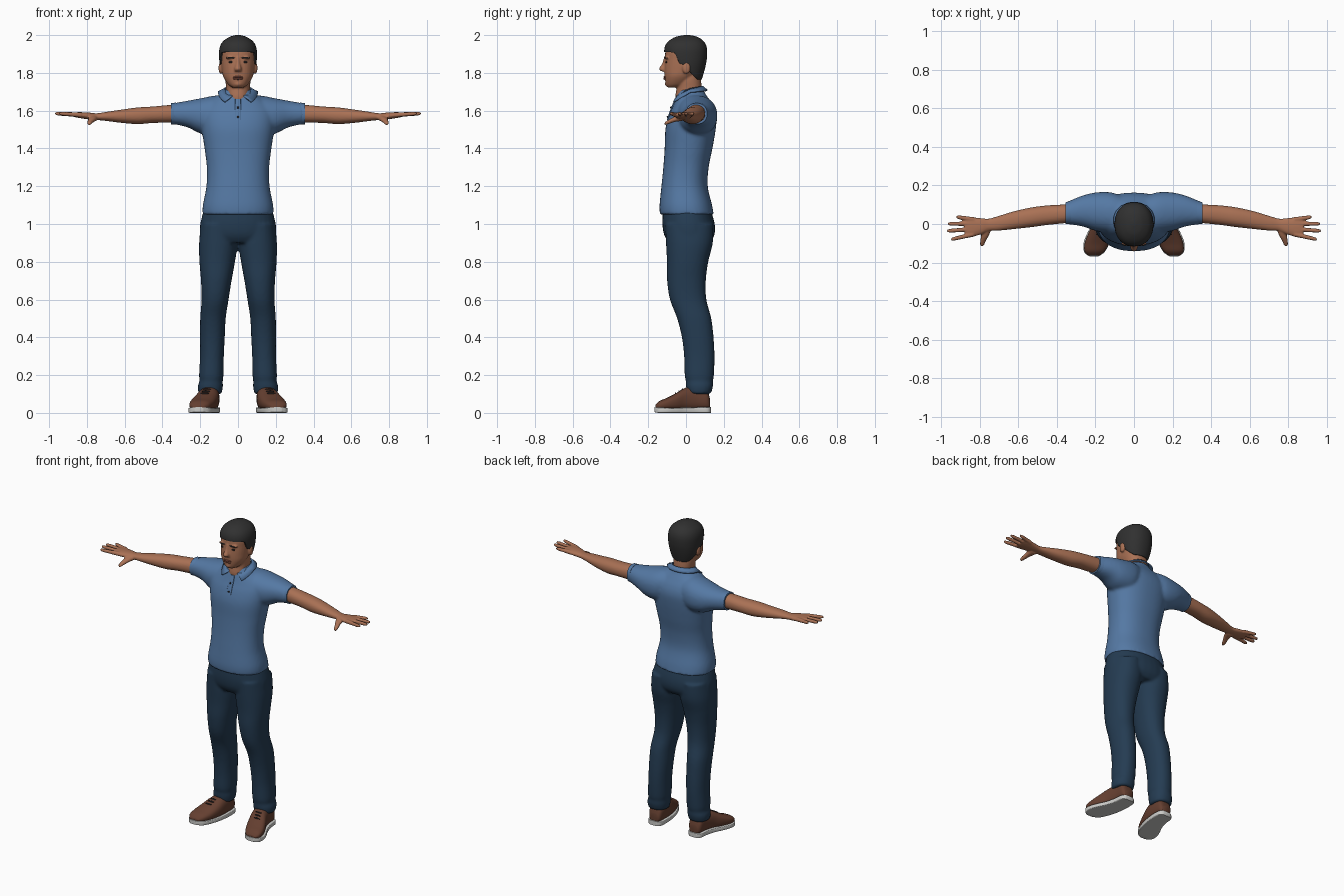
import bpy, bmesh, math
from mathutils import Matrix, Vector

cube = bpy.data.objects.get("Cube")
if cube:
    bpy.data.objects.remove(cube, do_unlink=True)


def material(name, r, g, b):
    mat = bpy.data.materials.new(name)
    mat.use_nodes = True
    mat.diffuse_color = (r, g, b, 1)
    bsdf = next(n for n in mat.node_tree.nodes if n.type == 'BSDF_PRINCIPLED')
    bsdf.inputs["Base Color"].default_value = (r, g, b, 1)
    bsdf.inputs["Roughness"].default_value = 0.8
    return mat


SKIN = material("skin", 0.40, 0.165, 0.09)
LIP = material("lips", 0.27, 0.09, 0.06)
HAIR = material("hair", 0.03, 0.03, 0.03)
DARK = material("dark_detail", 0.015, 0.012, 0.012)
SHIRT = material("blue_shirt", 0.09, 0.19, 0.37)
DENIM = material("navy_trousers", 0.018, 0.045, 0.085)
LEATHER = material("brown_leather", 0.13, 0.05, 0.03)
SOLE = material("pale_sole", 0.6, 0.6, 0.58)


def curve_rows(rows, steps):
    """Smoothly interpolate the section bounds."""
    out = []
    for i in range(len(rows) - 1):
        p = [rows[max(0, min(len(rows) - 1, i + k))] for k in (-1, 0, 1, 2)]
        for s in range(steps):
            t = s / steps
            out.append([b + 0.5 * t * (c - a + t * (2*a - 5*b + 4*c - d + t * (3*(b - c) + d - a)))
                        for a, b, c, d in zip(*p)])
    return out + [list(rows[-1])]


def loft(bm, axis, rows, power=2.2, n=32, steps=5, cap_start=True):
    """Skin rounded sections; each row is a position and two pairs of bounds."""
    rings = []
    for t, a0, a1, b0, b1 in curve_rows(rows, steps):
        ring = []
        for k in range(n):
            c, s = math.cos(math.tau * k / n), math.sin(math.tau * k / n)
            a = (a0 + a1) / 2 + (a1 - a0) / 2 * math.copysign(abs(c) ** (2 / power), c)
            b = (b0 + b1) / 2 + (b1 - b0) / 2 * math.copysign(abs(s) ** (2 / power), s)
            co = {'x': (t, a, b), 'y': (a, t, b), 'z': (a, b, t)}[axis]
            ring.append(bm.verts.new(co))
        rings.append(ring)
    for lo, hi in zip(rings, rings[1:]):
        for k in range(n):
            bm.faces.new((lo[k], lo[(k + 1) % n], hi[(k + 1) % n], hi[k]))
    if cap_start:
        bm.faces.new(rings[0])
    bm.faces.new(rings[-1])


def sym(rows):
    return [(z, -w, w, f, b) for z, w, f, b in rows]


def flip(rows):
    return [(z, -x1, -x0, f, b) for z, x0, x1, f, b in rows]


def blob(bm, centre, size):
    m = Matrix.Translation(Vector(centre)) @ Matrix.Diagonal((*size, 1))
    bmesh.ops.create_uvsphere(bm, u_segments=20, v_segments=12, radius=1, matrix=m)


def finish(name, bm, mat, voxel=0, smooth=0, mirror=False, thick=0):
    bmesh.ops.recalc_face_normals(bm, faces=bm.faces)
    mesh = bpy.data.meshes.new(name)
    bm.to_mesh(mesh)
    bm.free()
    mesh.materials.append(mat)
    ob = bpy.data.objects.new(name, mesh)
    bpy.context.collection.objects.link(ob)
    bpy.ops.object.select_all(action='DESELECT')
    ob.select_set(True)
    bpy.context.view_layer.objects.active = ob
    bpy.ops.object.shade_smooth_by_angle(angle=math.radians(50))
    if voxel:
        mod = ob.modifiers.new("Blend", 'REMESH')
        mod.mode, mod.voxel_size, mod.use_smooth_shade = 'VOXEL', voxel, True
    if smooth:
        mod = ob.modifiers.new("Soften", 'SMOOTH')
        mod.factor, mod.iterations = 0.5, smooth
    if thick:
        mod = ob.modifiers.new("Thickness", 'SOLIDIFY')
        mod.thickness, mod.offset = thick, 0
    if mirror:
        ob.modifiers.new("Mirror", 'MIRROR')
    return ob


# Polo shirt: torso and both sleeves blended together
bm = bmesh.new()
loft(bm, 'z', sym([(1.05, .188, -.138, .147), (1.1, .186, -.14, .138), (1.2, .167, -.13, .115),
                   (1.3, .165, -.12, .12), (1.4, .177, -.113, .14), (1.5, .192, -.109, .157),
                   (1.57, .197, -.092, .162), (1.62, .18, -.071, .148), (1.66, .135, -.056, .123),
                   (1.69, .085, -.046, .102), (1.715, .066, -.04, .09)]), power=2.3, n=48)
sleeve = [(.05, -.05, .14, 1.5, 1.68), (.12, -.05, .164, 1.47, 1.68), (.2, -.035, .163, 1.48, 1.665),
          (.27, -.012, .146, 1.513, 1.652), (.35, 0, .113, 1.53, 1.638)]
loft(bm, 'x', sleeve)
loft(bm, 'x', [(-r[0], *r[1:]) for r in sleeve])
finish("polo_shirt", bm, SHIRT, voxel=.009, smooth=6)

# Sleeve cuffs
bm = bmesh.new()
loft(bm, 'x', [(.327, .001, .122, 1.527, 1.643), (.354, -.001, .112, 1.528, 1.64)], steps=1)
finish("sleeve_cuffs", bm, SHIRT, mirror=True)

# Folded collar, open at the throat
bm = bmesh.new()
top, low = [], []
for i in range(41):
    u = i / 20 - 1
    a = math.pi + u * math.radians(165)
    b = math.pi + u * math.radians(138)
    ca, cb = math.cos(a), math.cos(b)
    top.append(bm.verts.new((.069 * math.sin(a), .022 - .067 * ca,
                             1.716 - ca * (.034 if ca > 0 else .012))))
    low.append(bm.verts.new((.105 * math.sin(b), .022 - cb * (.118 if cb > 0 else .09),
                             1.698 - cb * (.07 if cb > 0 else .008))))
for i in range(40):
    bm.faces.new((top[i], top[i + 1], low[i + 1], low[i]))
finish("shirt_collar", bm, SHIRT, thick=.008)

# Button placket and buttons
bm = bmesh.new()
loft(bm, 'z', sym([(1.55, .017, -.102, -.07), (1.6, .017, -.085, -.05), (1.662, .015, -.06, -.03)]), power=6)
finish("shirt_placket", bm, SHIRT)
bm = bmesh.new()
for z, y in ((1.567, -.098), (1.617, -.08)):
    blob(bm, (0, y, z), (.006, .004, .006))
finish("shirt_buttons", bm, DARK)

# Trousers: hips and two legs blended together
bm = bmesh.new()
loft(bm, 'z', sym([(1.08, .18, -.122, .13), (1, .2, -.125, .152), (.94, .203, -.115, .15),
                   (.9, .195, -.09, .125)]))
leg = [(1, .01, .195, -.11, .145), (.9, .002, .206, -.106, .142), (.8, .016, .204, -.101, .118),
       (.7, .034, .196, -.1, .105), (.6, .05, .193, -.085, .108), (.5, .065, .2, -.047, .134),
       (.4, .07, .201, -.022, .146), (.3, .075, .201, -.01, .151), (.2, .077, .206, -.007, .148),
       (.17, .081, .204, -.001, .143), (.14, .08, .213, 0, .143), (.1, .086, .209, .008, .132)]
loft(bm, 'z', leg)
loft(bm, 'z', flip(leg))
finish("trousers", bm, DENIM, voxel=.009, smooth=4)

# Arms with hands: forearm, palm, four fingers and thumb
bm = bmesh.new()
loft(bm, 'x', [(.3, .01, .104, 1.54, 1.63), (.36, .004, .101, 1.537, 1.63), (.45, -.005, .096, 1.535, 1.622),
               (.53, -.016, .086, 1.529, 1.617), (.62, -.026, .066, 1.536, 1.605),
               (.7, -.034, .042, 1.546, 1.593), (.75, -.036, .028, 1.551, 1.586),
               (.79, -.053, .03, 1.554, 1.59), (.84, -.066, .035, 1.561, 1.592),
               (.875, -.06, .03, 1.568, 1.59)])
for root, tip_x, tip_y in ((-.053, .948, -.08), (-.026, .969, -.036), (.001, .964, .001), (.023, .92, .037)):
    rows = []
    for u, r in ((0, .013), (.5, .011), (.85, .01), (1, .006)):
        y, z = root + u * (tip_y - root), 1.577 + u * .008
        rows.append((.83 + u * (tip_x - .83), y - r, y + r, z - r, z + r))
    loft(bm, 'x', rows, n=16)
loft(bm, 'y', [(-.02, .735, .79, 1.546, 1.58), (-.06, .752, .792, 1.54, 1.568),
               (-.09, .768, .797, 1.53, 1.553), (-.114, .778, .797, 1.523, 1.538)], n=16)
finish("arms", bm, SKIN, voxel=.005, smooth=2, mirror=True)

# Head: skull, neck, nose, chin and ears
bm = bmesh.new()
loft(bm, 'z', sym([(1.723, .03, -.098, -.03), (1.74, .053, -.107, .01), (1.78, .078, -.113, .05),
                   (1.82, .086, -.115, .084), (1.87, .09, -.112, .098), (1.92, .09, -.107, .1),
                   (1.96, .072, -.08, .08), (1.985, .035, -.04, .05)]))
loft(bm, 'z', sym([(1.62, .05, -.05, .07), (1.67, .06, -.057, .08), (1.72, .063, -.05, .083),
                   (1.77, .066, -.05, .078), (1.82, .06, -.04, .07)]))
loft(bm, 'z', sym([(1.885, .009, -.116, -.09), (1.85, .012, -.126, -.09), (1.822, .019, -.143, -.09),
                   (1.808, .018, -.13, -.09)]), n=16)
blob(bm, (0, -.094, 1.742), (.024, .018, .016))
for side in (-1, 1):
    blob(bm, (side * .092, .002, 1.826), (.011, .022, .032))
    blob(bm, (side * .038, -.1, 1.88), (.028, .012, .008))
finish("head", bm, SKIN, voxel=.005, smooth=3)

# Short hair, clamped along the hairline
HAIRLINE = [(-.2, 1.917), (-.06, 1.908), (-.035, 1.85), (-.01, 1.842), (.025, 1.80), (.06, 1.765), (.2, 1.755)]


def hairline(y):
    for (y0, z0), (y1, z1) in zip(HAIRLINE, HAIRLINE[1:]):
        if y <= y1:
            return z0 + (z1 - z0) * (y - y0) / (y1 - y0)
    return z1


bm = bmesh.new()
loft(bm, 'z', sym([(1.75, .06, -.05, .077), (1.78, .08, -.08, .088), (1.83, .094, -.1, .102),
                   (1.88, .1, -.113, .111), (1.93, .098, -.114, .111), (1.965, .081, -.096, .096),
                   (1.99, .046, -.056, .062), (2, .012, -.01, .02)]), n=64, steps=8, cap_start=False)
for v in bm.verts:
    v.co.z = max(v.co.z, hairline(v.co.y))
finish("hair", bm, HAIR)

# Eyes, brows and mouth
bm = bmesh.new()
blob(bm, (.036, -.104, 1.857), (.015, .005, .006))
finish("eyes", bm, DARK, mirror=True)
bm = bmesh.new()
blob(bm, (.038, -.109, 1.88), (.022, .005, .004))
finish("eyebrows", bm, HAIR, mirror=True)
bm = bmesh.new()
for z in (1.769, 1.778):
    blob(bm, (0, -.111, z), (.026, .008, .0055))
finish("lips", bm, LIP)

# Shoes: leather uppers, laces and pale soles, toes turned out
bm = bmesh.new()
loft(bm, 'y', [(.127, .115, .175, .02, .075), (.11, .102, .19, .015, .118), (.06, .098, .196, .012, .138),
               (0, .101, .212, .01, .134), (-.05, .112, .237, .01, .106), (-.1, .13, .255, .012, .08),
               (-.14, .152, .256, .015, .063), (-.162, .178, .238, .02, .042)], power=2.5)
finish("shoe_uppers", bm, LEATHER, mirror=True)
bm = bmesh.new()
for y, x, z in ((-.055, .176, .103), (-.037, .17, .114), (-.019, .164, .124)):
    blob(bm, (x, y, z), (.022, .004, .006))
finish("shoe_laces", bm, DARK, mirror=True)
bm = bmesh.new()
loft(bm, 'y', [(.133, .12, .172, 0, .03), (.115, .1, .193, 0, .03), (.06, .095, .2, 0, .03),
               (0, .1, .218, 0, .028), (-.05, .11, .243, 0, .027), (-.1, .127, .261, 0, .027),
               (-.145, .152, .258, 0, .029), (-.168, .185, .23, .004, .03)], power=9)
finish("shoe_soles", bm, SOLE, mirror=True)
